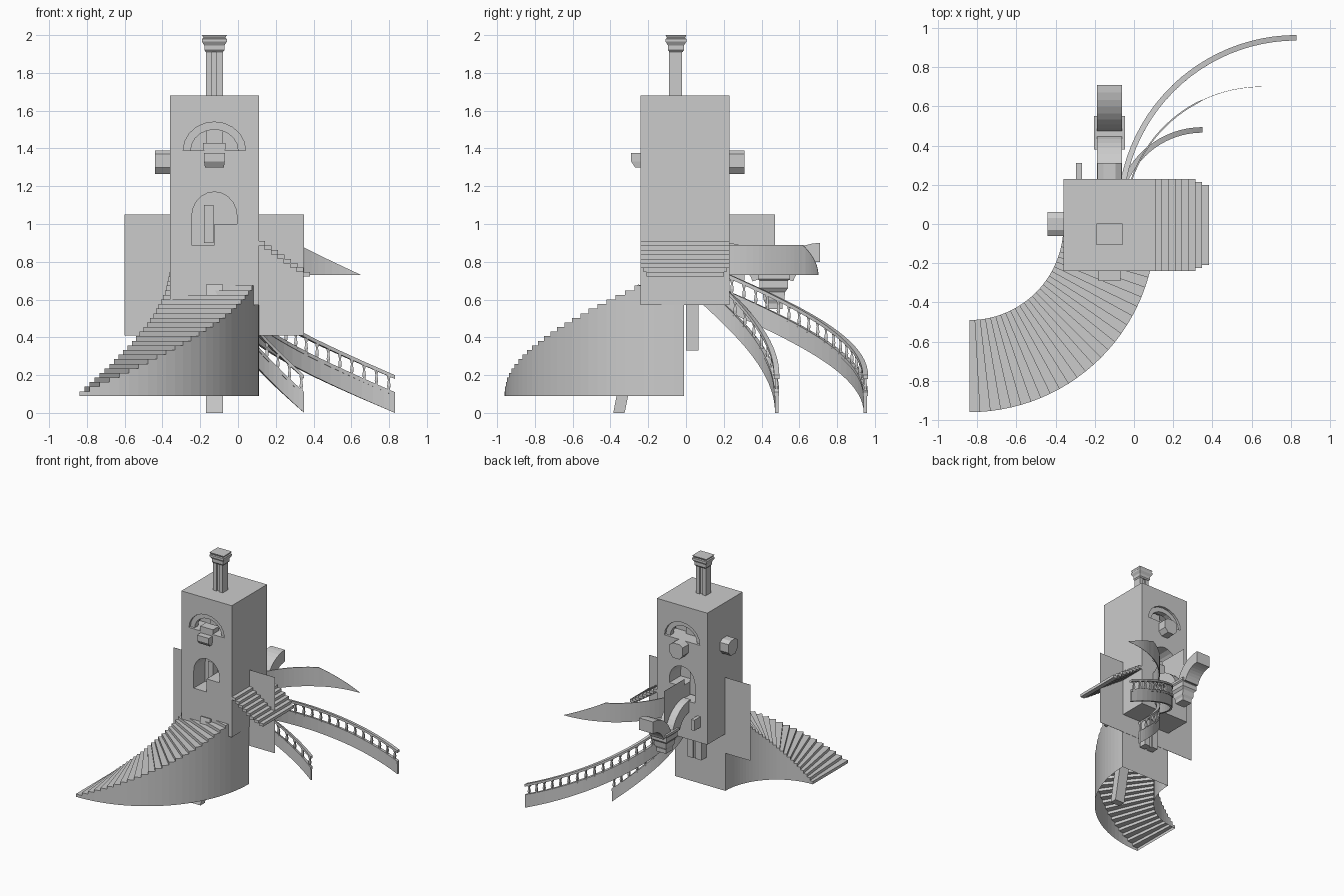
import bpy, bmesh
from math import sin, cos, pi, radians

cube = bpy.data.objects.get("Cube")
if cube:
    bpy.data.objects.remove(cube, do_unlink=True)

stone = bpy.data.materials.new("grey stone")
stone.use_nodes = True
GREY = (0.6, 0.6, 0.6, 1)
stone.diffuse_color = GREY
stone.node_tree.nodes["Principled BSDF"].inputs["Base Color"].default_value = GREY

CX, CY = -0.125, -0.005      # tower axis
HALF = 0.235                 # tower half width


def finish(name, bm, weld=True):
    if weld:
        bmesh.ops.remove_doubles(bm, verts=bm.verts, dist=1e-5)
    bmesh.ops.recalc_face_normals(bm, faces=bm.faces)
    mesh = bpy.data.meshes.new(name)
    bm.to_mesh(mesh)
    bm.free()
    mesh.materials.append(stone)
    obj = bpy.data.objects.new(name, mesh)
    bpy.context.collection.objects.link(obj)
    return obj


def face(bm, *points):
    return bm.faces.new([bm.verts.new(p) for p in points])


def loft(bm, rings, capped=True):
    loops = [[bm.verts.new(p) for p in ring] for ring in rings]
    n = len(loops[0])
    for a, b in zip(loops, loops[1:]):
        for i in range(n):
            bm.faces.new((a[i], a[(i + 1) % n], b[(i + 1) % n], b[i]))
    if capped:
        bm.faces.new(loops[0])
        bm.faces.new(loops[-1])


def prism(name, profile, axis, lo, hi):
    """Extrude a 2D profile along x (profile y,z), y (x,z) or z (x,y)."""
    put = {"x": lambda p, q: (q, *p), "y": lambda p, q: (p[0], q, p[1]),
           "z": lambda p, q: (*p, q)}[axis]
    bm = bmesh.new()
    loft(bm, [[put(p, q) for p in profile] for q in (lo, hi)])
    return finish(name, bm)


def rect(x0, x1, y0, y1):
    return [(x0, y0), (x1, y0), (x1, y1), (x0, y1)]


def stack(name, x, y, levels):
    """Square moulding built from (z, half width x, half width y)."""
    bm = bmesh.new()
    loft(bm, [[(px, py, z) for px, py in rect(x - a, x + a, y - b, y + b)]
              for z, a, b in levels])
    return finish(name, bm)


def fluted_shaft(name, x, y, a, b, z0, z1):
    g = 0.012
    pts = [(-a, -b), (-g, -b), (-g, -b + g), (g, -b + g), (g, -b), (a, -b),
           (a, b), (g, b), (g, b - g), (-g, b - g), (-g, b), (-a, b)]
    return prism(name, [(x + p, y + q) for p, q in pts], "z", z0, z1)


def arc_beam(name, cx, cy, r, width, low, high, t0=0, t1=90, n=24):
    """Curved upright beam; low and high give heights along the arc."""
    bm = bmesh.new()
    rings = []
    for i in range(n + 1):
        t = t0 + (t1 - t0) * i / n
        c, s = cos(radians(t)), sin(radians(t))
        w = width(t) / 2
        rings.append([(cx - k * c, cy + k * s, z) for k, z in
                      ((r - w, low(t)), (r + w, low(t)), (r + w, high(t)), (r - w, high(t)))])
    loft(bm, rings)
    return finish(name, bm, False)


# Tower with arched niches on front and back
tower = prism("tower", rect(CX - HALF, CX + HALF, CY - HALF, CY + HALF), "z", 0.57, 1.68)


def arch(r, height, z, n=10):
    return [(r * cos(pi * i / n), z + height * sin(pi * i / n)) for i in range(n + 1)]


upper = arch(0.165, 0.15, 1.39)
lower = arch(0.12, 0.13, 1.04) + [(-0.12, 0.89), (0, 0.89), (0, 1.0), (0.12, 1.0)]
for side, y0, y1 in (("front", -0.3, -0.09), ("back", 0.08, 0.3)):
    for label, shape in (("upper", upper), ("lower", lower)):
        cutter = prism(f"{side}_{label}_cutter", [(CX + p, z) for p, z in shape], "y", y0, y1)
        cutter.hide_render = True
        cutter.hide_viewport = True
        cutter.display_type = "WIRE"
        mod = tower.modifiers.new("niche", "BOOLEAN")
        mod.object = cutter
        mod.solver = "EXACT"
    # Arch moulding and inner shaft inside the upper niche
    ring = arch(0.165, 0.15, 1.39) + arch(0.125, 0.11, 1.39)[::-1]
    sign = -1 if side == "front" else 1
    ya, yb = sorted((CY + sign * 0.215, CY + sign * 0.17))
    prism(f"{side}_arch_moulding", [(CX + p, z) for p, z in ring], "y", ya, yb)
    stack(f"{side}_niche_shaft", CX, CY + sign * 0.09, [(1.39, 0.045, 0.03), (1.53, 0.045, 0.03)])
    stack(f"{side}_niche_post", CX - 0.03, CY + sign * 0.1, [(0.9, 0.025, 0.04), (1.1, 0.025, 0.04)])

# Chimney column and its cap
fluted_shaft("chimney_shaft", CX, -0.055, 0.045, 0.034, 1.68, 1.92)
stack("chimney_cap", CX, -0.053, [(1.91, 0.045, 0.035), (1.92, 0.053, 0.042), (1.945, 0.053, 0.042),
      (1.965, 0.066, 0.055), (1.98, 0.066, 0.055), (1.985, 0.058, 0.048), (2.0, 0.066, 0.055)])

# Corbels on the front, back and right walls
hexa = [(-0.06, 1.30), (-0.03, 1.265), (0.03, 1.265), (0.06, 1.30), (0.06, 1.37), (0.03, 1.39),
        (-0.03, 1.39), (-0.06, 1.37)]
prism("side_corbel", hexa, "x", -0.44, -0.36)
prism("back_corbel", [(CX + p, z) for p, z in hexa], "y", 0.22, 0.31)
stack("front_corbel", CX, -0.24, [(1.30, 0.05, 0.03), (1.33, 0.055, 0.05), (1.375, 0.055, 0.05)])
stack("front_corbel_cap", CX, -0.2, [(1.37, 0.045, 0.04), (1.40, 0.06, 0.04), (1.43, 0.06, 0.04)])
stack("back_peg", -0.28, 0.26, [(0.70, 0.015, 0.05), (0.79, 0.015, 0.05)])

# Leaning prop and hanging shaft under the tower
prism("leaning_prop", [(-0.385, 0.0), (-0.325, 0.0), (-0.19, 0.66), (-0.255, 0.68)], "x", -0.17, -0.08)
fluted_shaft("hanging_shaft", CX, 0.033, 0.065, 0.033, 0.33, 0.6)

# Thin crossing walls
prism("cross_wall", rect(-0.6, 0.35, CY - 0.001, CY + 0.001), "z", 0.41, 1.05)
prism("back_wall", rect(CX - 0.001, CX + 0.001, 0.2, 0.47), "z", 0.73, 1.05)

# Main curved staircase, open underneath
SX, SY, R0, R1, BASE, COUNT = -0.84, -0.01, 0.48, 0.95, 0.09, 28
bm = bmesh.new()


def stair_point(r, i, z):
    t = -pi / 2 * (1 - i / COUNT)
    return (SX + r * cos(t), SY + r * sin(t), z)


z = BASE
for i in range(COUNT):
    top = z + 0.0243
    face(bm, stair_point(R0, i, z), stair_point(R1, i, z), stair_point(R1, i, top), stair_point(R0, i, top))
    face(bm, stair_point(R0, i, top), stair_point(R1, i, top),
         stair_point(R1, i + 1, top), stair_point(R0, i + 1, top))
    for r in (R0, R1):
        face(bm, stair_point(r, i, BASE), stair_point(r, i + 1, BASE),
             stair_point(r, i + 1, top), stair_point(r, i, top))
    z = top
face(bm, stair_point(R0, COUNT, BASE), stair_point(R1, COUNT, BASE),
     stair_point(R1, COUNT, z), stair_point(R0, COUNT, z))
finish("curved_staircase", bm)

# Side steps descending from the left wall
STEPS = 8
for i in range(STEPS):
    x = 0.11 + 0.034 * i
    trim = max(0, i - 5) * 0.015
    height = 0.91 - 0.0235 * i
    prism(f"side_step_{i + 1}", rect(x - 0.004, x + 0.034, -0.24 + trim, 0.23 - trim),
          "z", height - 0.024, height)

# Curved balustrades
def drop(t):
    return 0.61 * (1 - t / 90)


for label, cx, r, posts in (("long", 0.83, 0.9, 21), ("short", 0.35, 0.43, 11)):
    arc_beam(f"{label}_stringer", cx, 0.05, r, lambda t: 0.018, drop, lambda t: drop(t) + 0.09)
    arc_beam(f"{label}_stringer_lip", cx, 0.05, r, lambda t: 0.026,
             lambda t: drop(t) + 0.09, lambda t: drop(t) + 0.11)
    arc_beam(f"{label}_handrail", cx, 0.05, r, lambda t: 0.028,
             lambda t: drop(t) + 0.18, lambda t: drop(t) + 0.2)
    for i in range(posts):
        t = 4 + 84 * i / (posts - 1)
        b = drop(t) + 0.1
        levels = [(0, 0.011), (0.012, 0.006), (0.03, 0.009), (0.06, 0.005), (0.085, 0.011)]
        stack(f"{label}_baluster_{i + 1}", cx - r * cos(radians(t)), 0.05 + r * sin(radians(t)),
              [(b + h, w, w) for h, w in levels])

# Curved parapet that tapers to a point
arc_beam("curved_parapet", 0.65, 0.0, 0.7, lambda t: 0.008 if t < 65 else 0.002, lambda t: 0.73,
         lambda t: 0.89 - 0.159 * max(0, (t - 62) / 28), 15, 90)

# Back arcade: capital with a half arch springing each way
stack("arcade_capital", CX, 0.465, [(0.55, 0.045, 0.045), (0.58, 0.045, 0.045), (0.60, 0.055, 0.055),
      (0.64, 0.055, 0.06), (0.66, 0.07, 0.075), (0.70, 0.07, 0.075), (0.71, 0.08, 0.085), (0.73, 0.08, 0.085)])
for label, cy, sign in (("outer", 0.71, -1), ("inner", 0.21, 1)):
    arcs = [[(cy + sign * r * cos(a), 0.65 + r * sin(a)) for a in
             [radians(18 + 9 * i) for i in range(9)]] for r in (0.25, 0.15)]
    prism(f"{label}_half_arch", arcs[0] + arcs[1][::-1], "x", -0.19, -0.06)
